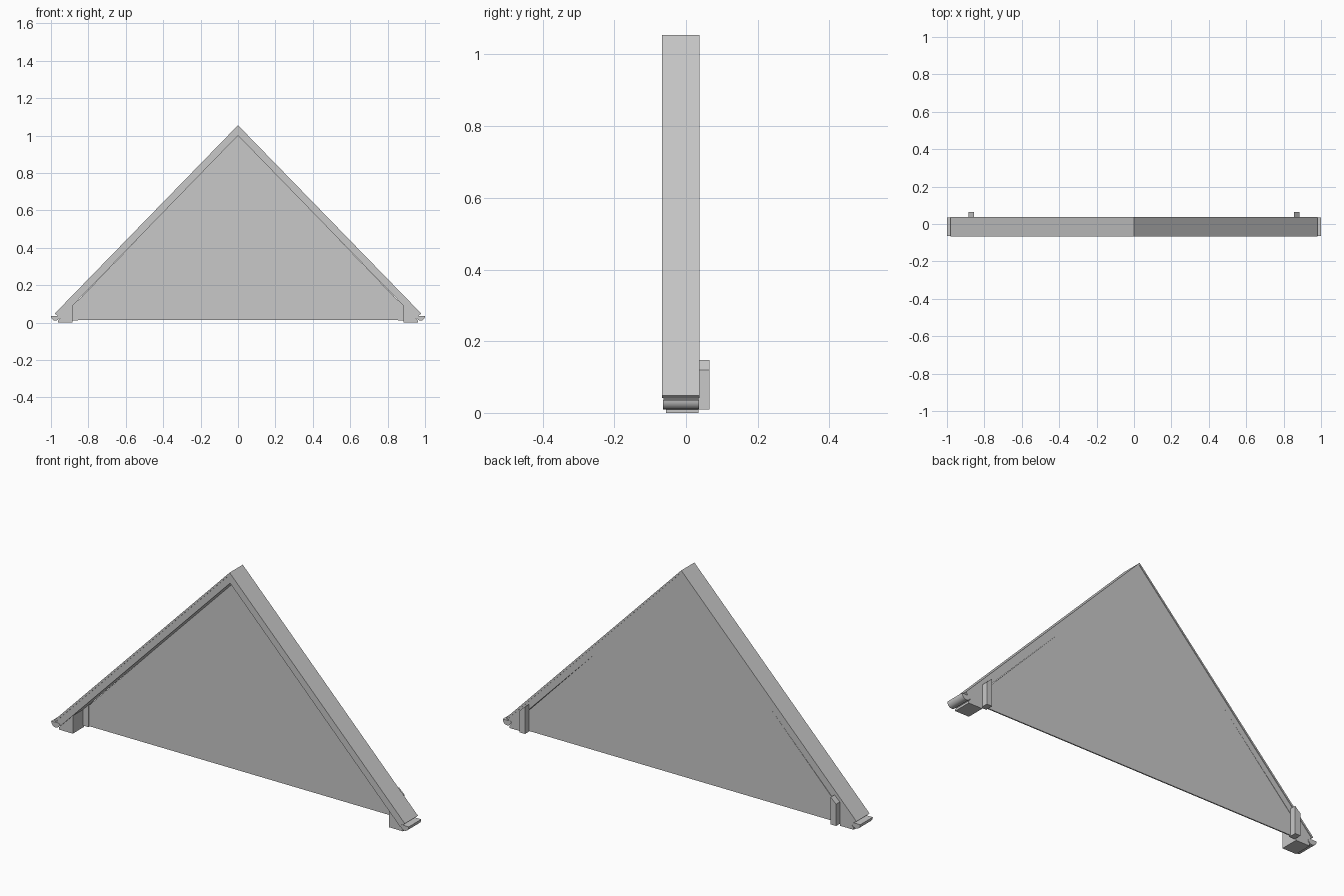
import bpy
import bmesh
import math

cube = bpy.data.objects.get("Cube")
if cube:
    bpy.data.objects.remove(cube, do_unlink=True)

grey = bpy.data.materials.new("plain_grey")
grey.use_nodes = True
colour = (0.58, 0.58, 0.58, 1)
grey.diffuse_color = colour
grey.node_tree.nodes["Principled BSDF"].inputs["Base Color"].default_value = colour


def extrude(name, profile, front, back):
    """Extrude a closed (x, z) profile along y."""
    bm = bmesh.new()
    face = bm.faces.new([bm.verts.new((x, front, z)) for x, z in profile])
    new = bmesh.ops.extrude_face_region(bm, geom=[face])["geom"]
    for v in new:
        if isinstance(v, bmesh.types.BMVert):
            v.co.y = back
    bmesh.ops.recalc_face_normals(bm, faces=bm.faces)
    mesh = bpy.data.meshes.new(name)
    bm.to_mesh(mesh)
    bm.free()
    mesh.materials.append(grey)
    obj = bpy.data.objects.new(name, mesh)
    bpy.context.collection.objects.link(obj)
    return obj


def underside(x):
    """Height of the underside of the roof slope."""
    return 1.0 - 1.028 * abs(x)


def gable(half):
    """Make a symmetric outline from its right half, top to bottom to top."""
    return half + [(-x, z) for x, z in reversed(half) if x > 0]


# Sloping bargeboards, one chevron
extrude("bargeboards", [(0, 1.046), (0.973, 0.045), (0.952, underside(0.952)),
                        (0, 1.0), (-0.952, underside(0.952)), (-0.973, 0.045)],
        -0.063, 0.035)

# Thin roof covering on top of the bargeboards
extrude("roof_covering", [(0, 1.055), (0.98, 0.048), (0.973, 0.042),
                          (0, 1.044), (-0.973, 0.042), (-0.98, 0.048)],
        -0.067, 0.038)

# Triangular wall, set at the back of the gable
extrude("gable_panel", gable([(0, 1.004), (0.955, 0.014)]), 0.029, 0.035)

for side, word in ((1, "left"), (-1, "right")):
    # Eave block under the slope
    block = [(0.885, 0.002), (0.962, 0.002), (0.962, underside(0.962)),
             (0.885, underside(0.885))]
    extrude(word + "_eave_block", [(side * x, z) for x, z in block], -0.056, 0.035)

    # Back post with a sloping top
    post = [(0.855, 0.01), (0.885, 0.01), (0.885, 0.12), (0.855, 0.148)]
    extrude(word + "_back_post", [(side * x, z) for x, z in post], 0.025, 0.065)

    # Rounded gutter at the foot of the slope
    arc = [(0.976 + 0.024 * math.cos(a), 0.036 + 0.026 * math.sin(a))
           for a in (-math.pi * i / 10 for i in range(11))]
    gutter = extrude(word + "_gutter", [(side * x, z) for x, z in arc], -0.064, 0.036)
    bpy.ops.object.select_all(action="DESELECT")
    gutter.select_set(True)
    bpy.context.view_layer.objects.active = gutter
    bpy.ops.object.shade_smooth_by_angle(angle=math.radians(40))

# Rest the lowest blocks on the ground
for obj in bpy.context.collection.objects:
    if obj.name.endswith("_eave_block"):
        for v in obj.data.vertices:
            if v.co.z < 0.005:
                v.co.z = 0
